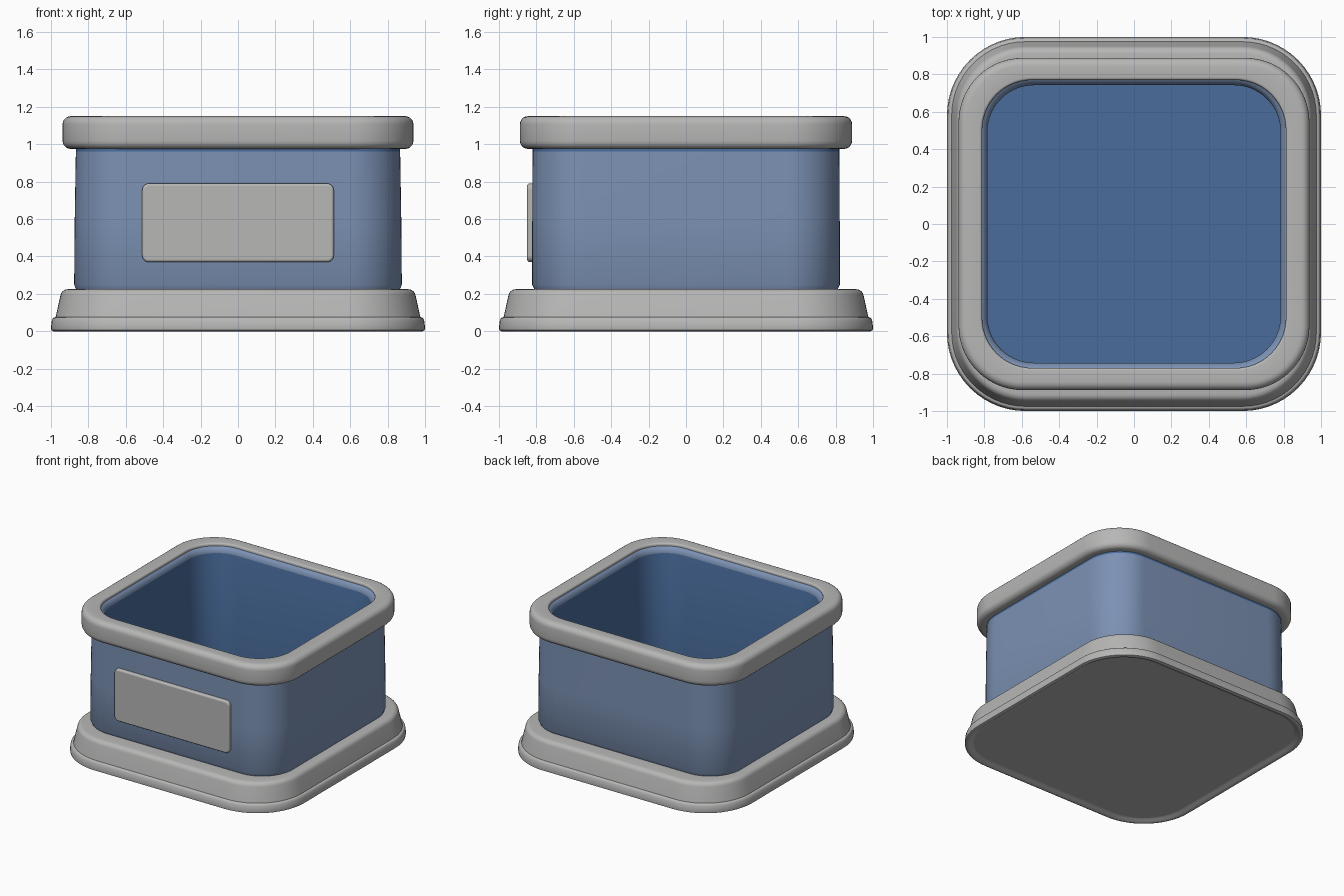
import bpy, bmesh, math

if "Cube" in bpy.data.objects:
    bpy.data.objects.remove(bpy.data.objects["Cube"])

def material(name, rgb):
    m = bpy.data.materials.new(name)
    m.diffuse_color = (*rgb, 1.0)
    m.use_nodes = True
    m.node_tree.nodes["Principled BSDF"].inputs["Base Color"].default_value = m.diffuse_color
    return m

GREY = material("grey", (0.475, 0.472, 0.468))
PALE = material("pale blue", (0.20, 0.285, 0.455))
DEEP = material("deep blue", (0.067, 0.152, 0.335))

SEG = 14  # segments per rounded corner

def outline(hx, hy, r):
    """Rounded rectangle, counter-clockwise."""
    pts = []
    for k, (sx, sy) in enumerate([(1, 1), (-1, 1), (-1, -1), (1, -1)]):
        for i in range(SEG + 1):
            a = math.pi / 2 * (k + i / SEG)
            pts.append((sx * (hx - r) + r * math.cos(a), sy * (hy - r) + r * math.sin(a)))
    return pts

def loft(name, rings, mats, cap_start=False, cap_end=False, closed=False, rule=None):
    """Skin a list of (half x, half y, corner radius, z) rings."""
    bm = bmesh.new()
    loops = [[bm.verts.new((x, y, z)) for x, y in outline(hx, hy, r)] for hx, hy, r, z in rings]
    pairs = list(zip(loops, loops[1:]))
    if closed:
        pairs.append((loops[-1], loops[0]))
    for a, b in pairs:
        for i in range(len(a)):
            j = (i + 1) % len(a)
            bm.faces.new((a[i], a[j], b[j], b[i]))
    caps = []
    if cap_start:
        caps.append(bm.faces.new(loops[0][::-1]))
    if cap_end:
        caps.append(bm.faces.new(loops[-1]))
    # keep the big flat caps crisp
    cap_edges = [e for f in caps for e in f.edges]
    if rule:
        for f in bm.faces:
            f.material_index = rule(f.calc_center_median())
    me = bpy.data.meshes.new(name)
    bm.edges.index_update()
    sharp = [e.index for e in cap_edges]
    bm.to_mesh(me)
    bm.free()
    for m in mats:
        me.materials.append(m)
    ob = bpy.data.objects.new(name, me)
    bpy.context.collection.objects.link(ob)
    bpy.ops.object.select_all(action='DESELECT')
    ob.select_set(True)
    bpy.context.view_layer.objects.active = ob
    bpy.ops.object.shade_smooth_by_angle(angle=math.radians(35))
    for i in sharp:
        me.edges[i].use_edge_sharp = True
    return ob

def fillet(hx, hy, r, z, rad, a0, a1, steps=5):
    """Rings rounding an edge; (hx, hy, z) is the centre of the fillet arc."""
    out = []
    for i in range(steps + 1):
        a = math.radians(a0 + (a1 - a0) * i / steps)
        d = rad * math.cos(a)
        out.append((hx + d, hy + d, r + d, z + rad * math.sin(a)))
    return out

# Plinth: shallow recessed underside, low foot with a step, sloping rounded shoulder
base = [(0.935, 0.935, 0.355, 0.018), (0.955, 0.955, 0.375, 0.012), (0.97, 0.97, 0.39, 0.002),
        (0.985, 0.985, 0.405, 0.0), (0.998, 0.998, 0.418, 0.006), (1.0, 1.0, 0.42, 0.02),
        (0.995, 0.995, 0.415, 0.06)]
base += fillet(0.98, 0.98, 0.40, 0.062, 0.012, 20, 90, 3)
base += [(0.975, 0.975, 0.395, 0.076)]
base += fillet(0.91, 0.91, 0.335, 0.185, 0.04, 10, 90)
base += [(0.86, 0.81, 0.26, 0.225)]
loft("base", base, [GREY], cap_start=True)

# Outer wall, with a deep blue band just under the rim
loft("body", [(0.865, 0.81, 0.27, 0.222), (0.876, 0.823, 0.28, 0.25), (0.873, 0.822, 0.28, 0.60),
              (0.867, 0.82, 0.28, 0.960), (0.866, 0.82, 0.28, 0.985)],
     [PALE, DEEP], rule=lambda c: 1 if c.z > 0.965 else 0)

# Inner lining with floor and a pale sloping lip at the mouth
loft("lining", [(0.815, 0.773, 0.27, 1.13), (0.80, 0.76, 0.262, 1.122), (0.789, 0.748, 0.255, 1.105),
                (0.784, 0.742, 0.25, 1.085), (0.79, 0.745, 0.25, 0.23)],
     [PALE, DEEP], cap_end=True, rule=lambda c: 0 if c.z > 1.09 else 1)

# Rounded rim band, open where the lining meets it
rim = [(0.86, 0.815, 0.275, 0.975)]
rim += fillet(0.895, 0.845, 0.30, 1.018, 0.043, -90, 0)
rim += fillet(0.895, 0.845, 0.30, 1.107, 0.043, 0, 90)
rim += fillet(0.825, 0.783, 0.28, 1.137, 0.013, 90, 180, 4)
rim += [(0.812, 0.770, 0.267, 1.125)]
loft("rim", rim, [GREY])

# Label plate on the front, lofted outwards along -y
plate = [(0.512, 0.21, 0.035, 0.815), (0.512, 0.21, 0.035, 0.836)]
plate += fillet(0.499, 0.197, 0.022, 0.836, 0.013, 0, 90, 4)
ob = loft("front_plate", plate, [GREY], cap_end=True)
ob.rotation_euler = (math.pi / 2, 0, 0)
ob.location = (0, 0, 0.58)
